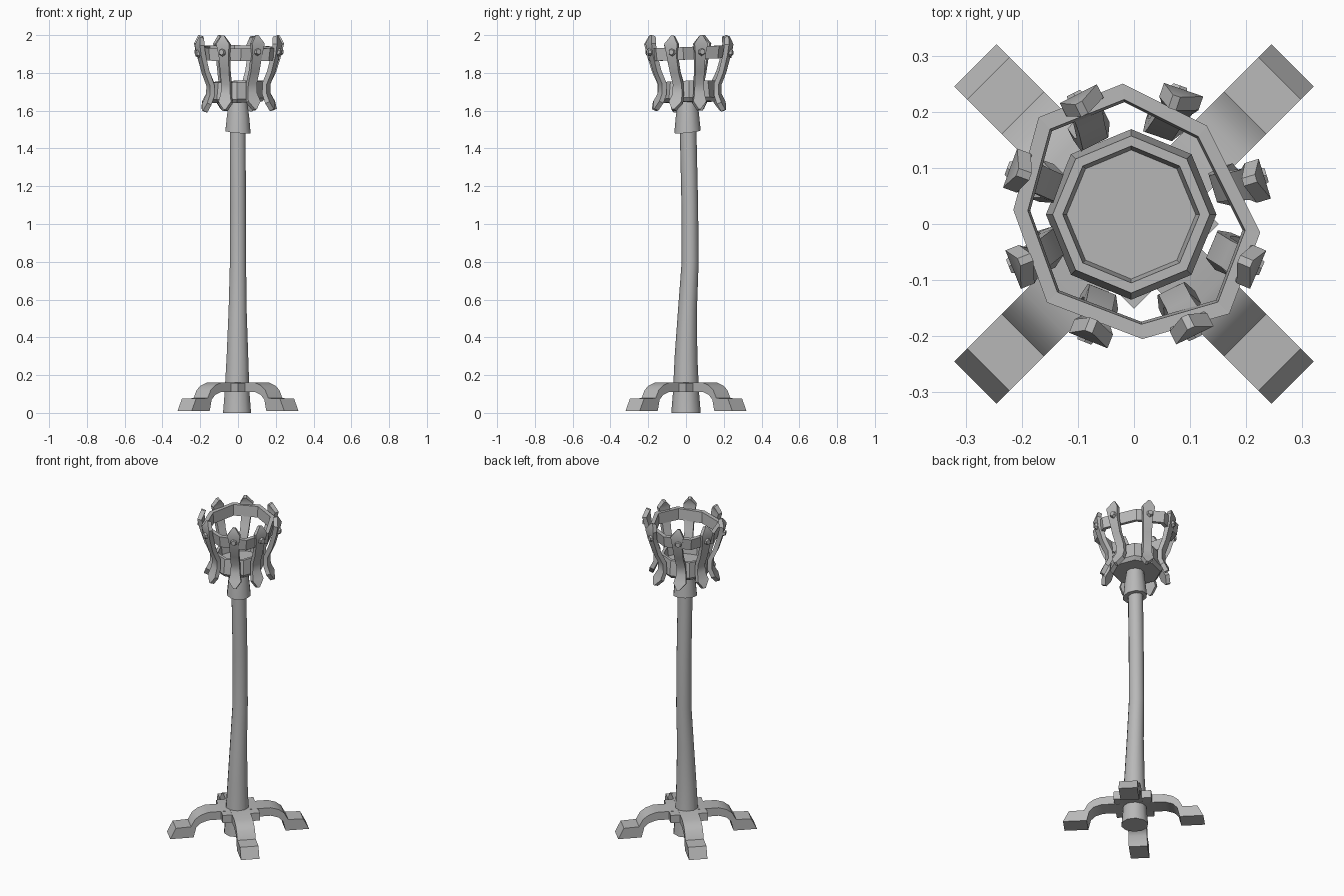
import bpy, bmesh, math, random
from mathutils import Vector, Matrix

random.seed(4)
cube = bpy.data.objects.get("Cube")
if cube:
    bpy.data.objects.remove(cube, do_unlink=True)

iron = bpy.data.materials.new("grey_iron")
iron.use_nodes = True
grey = (0.48, 0.48, 0.48, 1)
iron.diffuse_color = grey
iron.node_tree.nodes["Principled BSDF"].inputs["Base Color"].default_value = grey


def finish(name, bm, smooth_angle=0):
    bmesh.ops.recalc_face_normals(bm, faces=bm.faces)
    for f in bm.faces:
        f.smooth = smooth_angle > 0
    for e in bm.edges:
        e.smooth = e.calc_face_angle(math.pi) < math.radians(smooth_angle)
    mesh = bpy.data.meshes.new(name)
    bm.to_mesh(mesh)
    bm.free()
    mesh.materials.append(iron)
    obj = bpy.data.objects.new(name, mesh)
    bpy.context.collection.objects.link(obj)
    return obj


def loft(name, sections, smooth_angle=0, loop=False):
    """Skin a list of equal-length cross-sections; cap the ends or close the loop."""
    bm = bmesh.new()
    rings = [[bm.verts.new(p) for p in s] for s in sections]
    pairs = list(zip(rings, rings[1:]))
    if loop:
        pairs.append((rings[-1], rings[0]))
    else:
        bm.faces.new(rings[0])
        bm.faces.new(rings[-1])
    for a, b in pairs:
        for i in range(len(a)):
            j = (i + 1) % len(a)
            bm.faces.new((a[i], a[j], b[j], b[i]))
    return finish(name, bm, smooth_angle)


def circle(x, y, z, r, n, tilt=(0, 0)):
    pts = []
    for i in range(n):
        a = math.pi / 2 + math.tau * i / n
        dx, dy = r * math.cos(a), r * math.sin(a)
        pts.append(Vector((x + dx, y + dy, z + tilt[0] * dx + tilt[1] * dy)))
    return pts


# Slightly crooked tapering pole
pole = [(-0.005, 0, 0, 0.078), (-0.005, 0, 0.11, 0.069), (-0.003, 0, 0.3, 0.06),
        (-0.002, 0.008, 0.55, 0.05), (0, 0.022, 0.8, 0.045), (0, 0.02, 1.1, 0.044),
        (-0.002, 0.01, 1.55, 0.044)]
loft("pole", [circle(x, y, z, r, 10) for x, y, z, r in pole], 45)

# Tilted collar under the cup
loft("collar", [circle(0, 0.008, 1.488, 0.07, 10, (-0.08, 0.1)),
                circle(0, 0.008, 1.57, 0.062, 10), circle(0, 0.01, 1.66, 0.05, 10)], 45)

# Octagonal cup with a recessed floor
cup = [(1.645, 0.135), (1.665, 0.152), (1.755, 0.14), (1.755, 0.122), (1.7, 0.115)]
loft("cup", [circle(-0.005, 0.017, z, r, 8, (0.03, 0.03)) for z, r in cup])

# Uneven octagonal hoop
outline = [(-0.02, 0.25), (0.13, 0.175), (0.225, -0.015), (0.17, -0.16),
           (0.015, -0.205), (-0.155, -0.14), (-0.215, 0.025), (-0.17, 0.19)]


def hoop_ring(scale, z):
    return [Vector((x * scale, 0.015 + (y - 0.015) * scale, z + 0.04 * y)) for x, y in outline]


loft("hoop", [hoop_ring(0.96, 1.87), hoop_ring(1, 1.937),
              hoop_ring(0.88, 1.937), hoop_ring(0.86, 1.87)], loop=True)

# Bent staves with pointed ends, each with a bolt: radius, height, width
stave = [(0.212, 1.997, 0.014), (0.226, 1.955, 0.074), (0.215, 1.9, 0.056),
         (0.188, 1.81, 0.05), (0.158, 1.745, 0.05), (0.158, 1.69, 0.054),
         (0.18, 1.645, 0.072), (0.196, 1.605, 0.014)]
angles = [17, 71, 117, 160, 202, 248, 296, 337]
for k, degrees in enumerate(angles):
    a = math.radians(degrees)
    out = Vector((math.cos(a), math.sin(a), 0))
    side = Vector((-out.y, out.x, 0))
    centre = Vector((0.003, 0.016, 0))
    lean = random.uniform(-0.012, 0.012)
    drop = 0 if k % 3 == 0 else random.uniform(0, 0.012)
    sections = []
    for i, (r, z, w) in enumerate(stave):
        r0, z0, _ = stave[max(i - 1, 0)]
        r1, z1, _ = stave[min(i + 1, len(stave) - 1)]
        normal = (out * (z0 - z1) + Vector((0, 0, r1 - r0))).normalized() * 0.013
        mid = centre + out * r + Vector((0, 0, z - drop)) + side * lean * math.sin(i)
        half = side * w / 2
        sections.append([mid - half - normal, mid + half - normal,
                         mid + half + normal, mid - half + normal])
    loft(f"stave_{k + 1}", sections, 35)

    bm = bmesh.new()
    place = Matrix.Translation(centre + out * 0.233 + Vector((0, 0, 1.912 - drop)))
    turn = out.to_track_quat('Z', 'Y').to_matrix().to_4x4()
    bmesh.ops.create_cone(bm, cap_ends=True, segments=6, radius1=0.024, radius2=0.015,
                          depth=0.022, matrix=place @ turn)
    finish(f"bolt_{k + 1}", bm)

# Four arched legs on the diagonals: distance, height around the side profile
leg = [(0, 0.16), (0.18, 0.16), (0.225, 0.145), (0.256, 0.122), (0.28, 0.078),
       (0.367, 0.075), (0.4, 0.01), (0.265, 0.01), (0.25, 0.07), (0.225, 0.095),
       (0.18, 0.11), (0, 0.11)]
for k in range(4):
    turn = Matrix.Rotation(math.radians(45 + 90 * k), 3, 'Z')
    sides = [[turn @ Vector((r, s * 0.053, z)) for r, z in leg] for s in (-1, 1)]
    loft(f"leg_{k + 1}", sides, 40)

# Square hub joining the legs
bm = bmesh.new()
bmesh.ops.create_cube(bm, size=1, matrix=Matrix.Translation((0, 0, 0.135))
                      @ Matrix.Rotation(math.radians(45), 4, 'Z')
                      @ Matrix.Diagonal((0.214, 0.214, 0.048, 1)))
finish("hub", bm)
